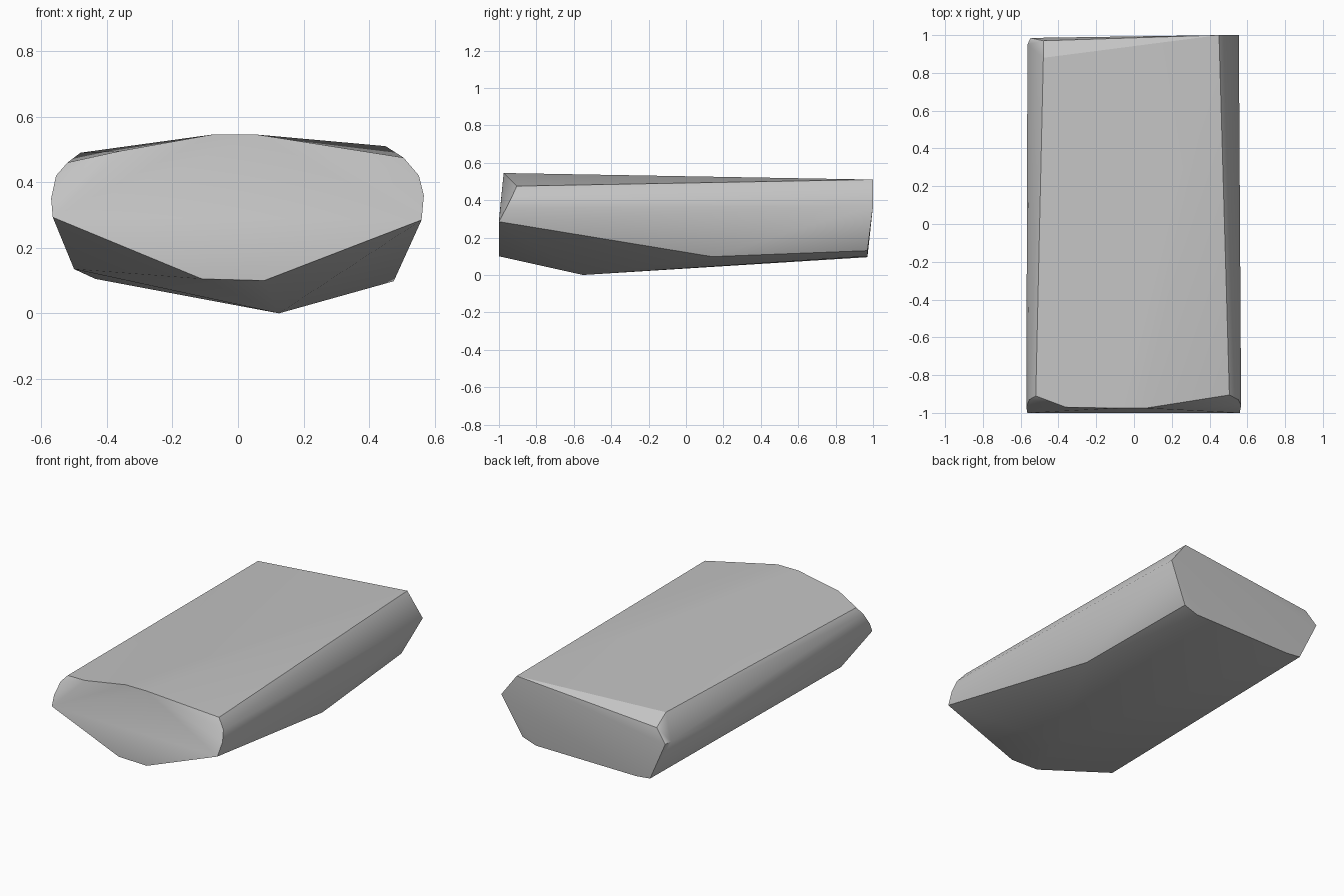
import bpy
import bmesh
import math

# Remove the default cube
default_cube = bpy.data.objects.get("Cube")
if default_cube:
    bpy.data.objects.remove(default_cube, do_unlink=True)


def flat_material(name, colour):
    material = bpy.data.materials.new(name)
    material.use_nodes = True
    material.diffuse_color = colour
    shader = material.node_tree.nodes["Principled BSDF"]
    shader.inputs["Base Color"].default_value = colour
    return material


def hull_object(name, outlines, material):
    """Wrap a tight convex skin around several corner outlines."""
    mesh = bpy.data.meshes.new(name)
    bm = bmesh.new()
    for outline in outlines:
        for corner in outline:
            bm.verts.new(corner)
    bmesh.ops.convex_hull(bm, input=bm.verts)
    loose = [vert for vert in bm.verts if not vert.link_faces]
    bmesh.ops.delete(bm, geom=loose, context="VERTS")
    bmesh.ops.recalc_face_normals(bm, faces=bm.faces)
    bm.to_mesh(mesh)
    bm.free()
    mesh.materials.append(material)
    obj = bpy.data.objects.new(name, mesh)
    bpy.context.collection.objects.link(obj)
    return obj


# Upper front lip, from the right shoulder to the left shoulder
front_lip = [
    (-0.52, -0.91, 0.46), (-0.36, -0.97, 0.495), (-0.08, -0.975, 0.545),
    (0.06, -0.975, 0.545), (0.505, -0.905, 0.475),
]

# Rounded flanks and lower edge of the front face
front_rim = [
    (0.552, -0.93, 0.42), (0.567, -0.96, 0.36), (0.56, -1, 0.285),
    (0.08, -1, 0.1), (-0.11, -1, 0.105), (-0.565, -1, 0.293),
    (-0.57, -0.97, 0.35), (-0.555, -0.93, 0.42),
]

# Back face, with a chipped upper corner on one side
back_rim = [
    (0.45, 1, 0.51), (0.555, 1, 0.37), (0.43, 0.97, 0.13),
    (0.34, 0.97, 0.1), (-0.34, 0.97, 0.095), (-0.435, 0.97, 0.105),
    (-0.548, 0.985, 0.35), (-0.48, 0.97, 0.43), (-0.48, 0.88, 0.49),
    (-0.564, 0.95, 0.36),
]

# Uneven keel and lower side corners
underside = [(0.125, -0.55, 0), (0.475, 0.14, 0.098), (-0.5, -0.79, 0.135)]

stone_grey = flat_material("stone grey", (0.55, 0.55, 0.55, 1))
slab = hull_object("stone_slab", [front_lip, front_rim, back_rim, underside], stone_grey)

# Soft facets with crisp main ridges
bpy.ops.object.select_all(action="DESELECT")
slab.select_set(True)
bpy.context.view_layer.objects.active = slab
bpy.ops.object.shade_smooth_by_angle(angle=math.radians(30))
